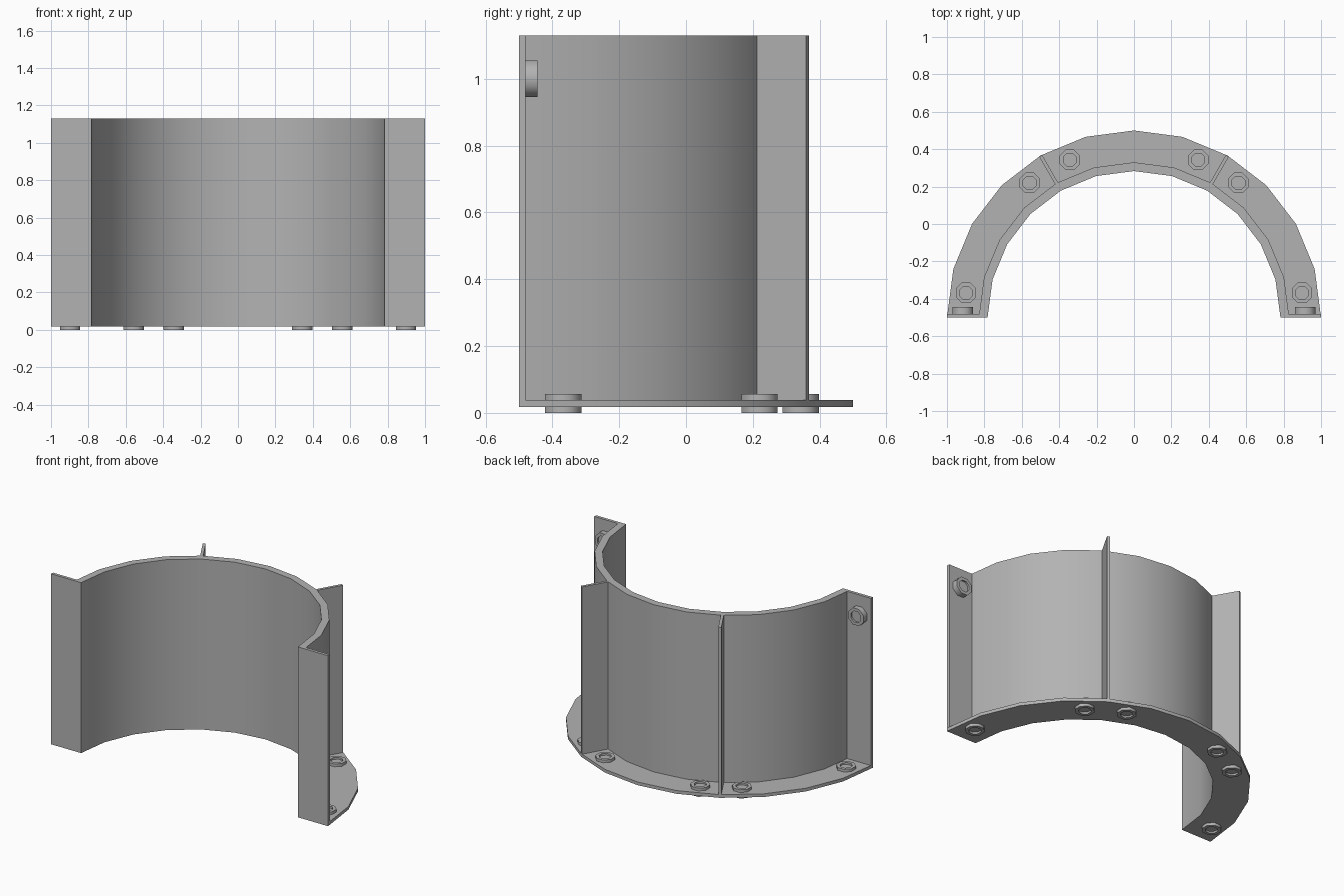
import bpy, bmesh
from math import radians, sin, cos, pi
from mathutils import Matrix, Vector

if "Cube" in bpy.data.objects:
    bpy.data.objects.remove(bpy.data.objects["Cube"])

CY = -0.5                      # arc centre (x = 0)
R_IN, R_WALL, R_OUT = 0.783, 0.83, 1.0
Z0, Z1, TOP = 0.018, 0.039, 1.13

# Dark grey metal
metal = bpy.data.materials.new("dark_grey_metal")
metal.diffuse_color = (0.45, 0.45, 0.45, 1)
metal.use_nodes = True
metal.node_tree.nodes["Principled BSDF"].inputs["Base Color"].default_value = metal.diffuse_color


def finish(name, bm, angle=30):
    bmesh.ops.recalc_face_normals(bm, faces=bm.faces)
    me = bpy.data.meshes.new(name)
    bm.to_mesh(me)
    bm.free()
    me.materials.append(metal)
    ob = bpy.data.objects.new(name, me)
    bpy.context.collection.objects.link(ob)
    bpy.ops.object.select_all(action='DESELECT')
    ob.select_set(True)
    bpy.context.view_layer.objects.active = ob
    bpy.ops.object.shade_smooth_by_angle(angle=radians(angle))
    return ob


def half_ring(name, r0, r1, z0, z1, n=12):
    """Rectangle section swept through 180 degrees."""
    bm = bmesh.new()
    rings = []
    for i in range(n + 1):
        a = pi * i / n
        rings.append([bm.verts.new((r * cos(a), CY + r * sin(a), z))
                      for r, z in ((r0, z0), (r1, z0), (r1, z1), (r0, z1))])
    for p, q in zip(rings, rings[1:]):
        for k in range(4):
            bm.faces.new((p[k], p[k - 1], q[k - 1], q[k]))
    bm.faces.new(rings[0])
    bm.faces.new(rings[-1])
    return finish(name, bm)


def box(name, lo, hi, matrix=Matrix()):
    lo, hi = Vector(lo), Vector(hi)
    bm = bmesh.new()
    bmesh.ops.create_cube(bm, size=1, matrix=matrix @ Matrix.Translation((lo + hi) / 2)
                          @ Matrix.Diagonal((*(hi - lo), 1)))
    return finish(name, bm)


def bolt(name, loc, height, rot=Matrix(), r=0.059):
    """Octagonal head with a recessed socket, rising along local z."""
    bm = bmesh.new()
    rings = []
    for rad, z in ((r, 0), (r, height), (0.038, height), (0.038, height - 0.012)):
        rings.append([bm.verts.new((rad * cos(pi / 8 + k * pi / 4),
                                    rad * sin(pi / 8 + k * pi / 4), z)) for k in range(8)])
    for p, q in zip(rings, rings[1:]):
        for k in range(8):
            bm.faces.new((p[k - 1], p[k], q[k], q[k - 1]))
    bm.faces.new(rings[0])
    bm.faces.new(rings[-1])
    bm.transform(Matrix.Translation(loc) @ rot)
    return finish(name, bm, 50)


# Curved wall and base flange
half_ring("curved_wall", R_IN, R_WALL, Z1, TOP)
half_ring("base_flange", R_IN, R_OUT, Z0, Z1)

flip = Matrix.Rotation(pi, 4, 'X')
back = Matrix.Rotation(-pi / 2, 4, 'X')
for s, side in ((1, "right"), (-1, "left")):
    # End plate closing each side at the front
    x0, x1 = sorted((s * 0.827, s * 0.999))
    box("end_plate_" + side, (x0, -0.5, Z1), (x1, -0.48, TOP))
    # Radial rib on the outside of the wall
    m = Matrix.Translation((0, CY, 0)) @ Matrix.Rotation(radians(90 - 30 * s), 4, 'Z')
    box("rib_" + side, (0.815, -0.009, Z1), (0.998, 0.009, TOP), m)
    # Flange bolts, heads above and below
    for i, (x, y) in enumerate(((0.898, -0.368), (0.558, 0.22), (0.343, 0.343))):
        bolt(f"flange_bolt_top_{side}_{i}", (s * x, y, Z1), 0.018)
        bolt(f"flange_bolt_bottom_{side}_{i}", (s * x, y, Z0), 0.018, flip)
    # Bolt on the back of the end plate
    bolt("plate_bolt_" + side, (s * 0.915, -0.48, 1.0), 0.036, back)
